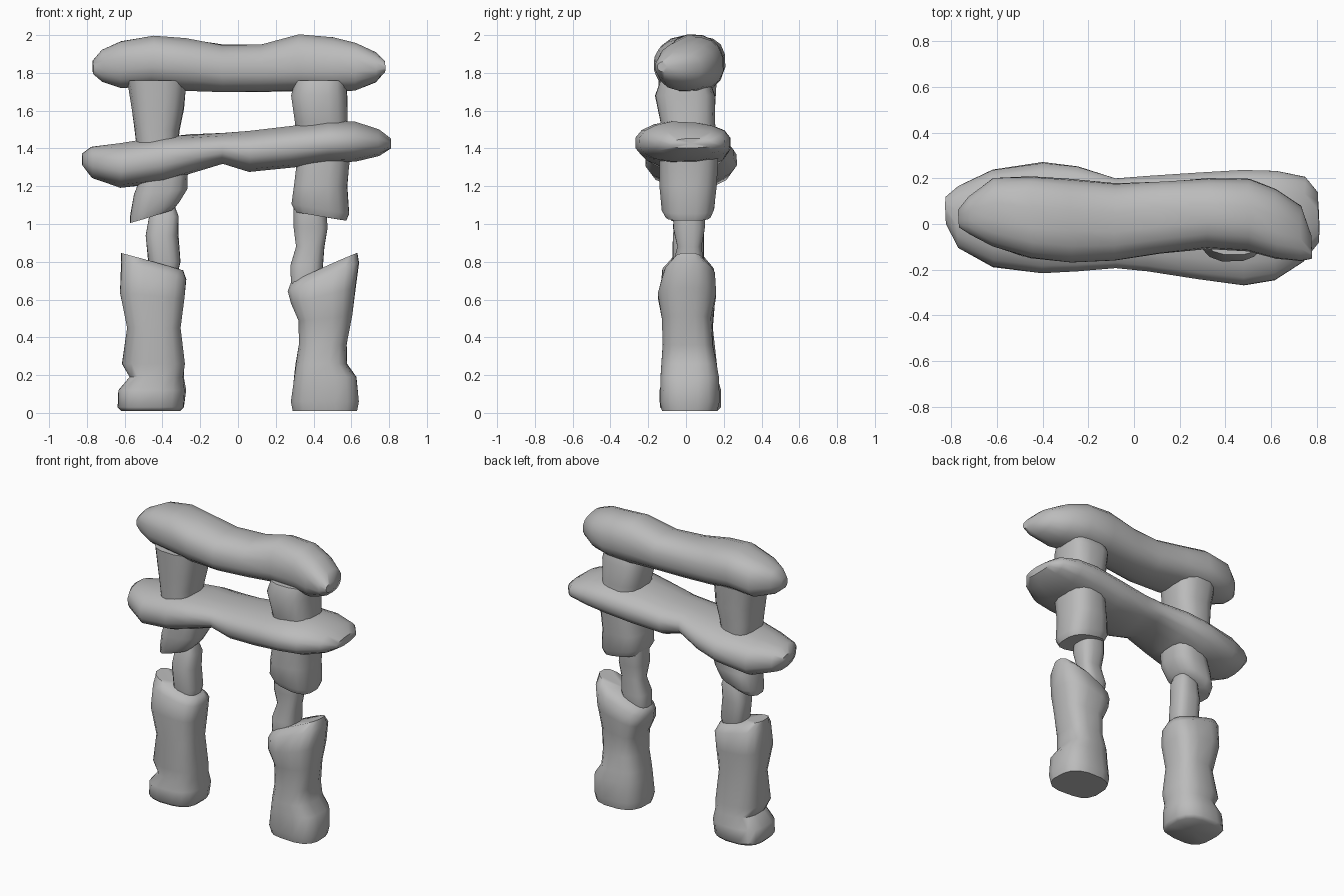
import bpy
import bmesh
import math
from mathutils import Vector, noise

SIDES = 16

default_cube = bpy.data.objects.get("Cube")
if default_cube:
    bpy.data.objects.remove(default_cube, do_unlink=True)

stone_grey = bpy.data.materials.new("stone grey")
stone_grey.use_nodes = True
colour = (0.5, 0.5, 0.5, 1)
stone_grey.diffuse_color = colour
stone_grey.node_tree.nodes["Principled BSDF"].inputs["Base Color"].default_value = colour


def superellipse(angle, squareness):
    """Point on a rounded square between -1 and 1."""
    def bend(value):
        return math.copysign(abs(value) ** (2 / squareness), value)
    return bend(math.cos(angle)), bend(math.sin(angle))


def stone(name, rings, upright=True, squareness=2.8, rough=0.012):
    """Loft rounded sections (position, a min, a max, b min, b max, optional slope).
    Upright stones run along z with a = x, b = y; beams run along x with a = y, b = z."""
    bm = bmesh.new()
    loops = []
    for position, a_min, a_max, b_min, b_max, *slope in rings:
        tilt = slope[0] if slope else 0
        a_mid, b_mid = (a_min + a_max) / 2, (b_min + b_max) / 2
        loop = []
        for i in range(SIDES):
            u, v = superellipse(math.tau * (i + 0.5) / SIDES, squareness)
            a = u * (a_max - a_min) / 2
            b = v * (b_max - b_min) / 2
            along = position + tilt * a
            if upright:
                point = Vector((a_mid + a, b_mid + b, along))
            else:
                point = Vector((along, a_mid + a, b_mid + b))
            # Gentle weathering
            bump = noise.noise_vector(point * 5) * rough
            if upright:
                bump.z = 0
            loop.append(bm.verts.new(point + bump))
        loops.append(loop)
    for lower, upper in zip(loops, loops[1:]):
        for i in range(SIDES):
            j = (i + 1) % SIDES
            bm.faces.new((lower[i], lower[j], upper[j], upper[i]))
    for loop in (loops[0], loops[-1]):
        centre = bm.verts.new(sum((v.co for v in loop), Vector()) / SIDES)
        for i in range(SIDES):
            bm.faces.new((loop[i], loop[(i + 1) % SIDES], centre))
    bmesh.ops.recalc_face_normals(bm, faces=bm.faces)
    mesh = bpy.data.meshes.new(name)
    bm.to_mesh(mesh)
    bm.free()
    mesh.materials.append(stone_grey)
    obj = bpy.data.objects.new(name, mesh)
    bpy.context.collection.objects.link(obj)
    bpy.ops.object.select_all(action="DESELECT")
    obj.select_set(True)
    bpy.context.view_layer.objects.active = obj
    bpy.ops.object.shade_smooth_by_angle(angle=math.radians(50))
    return obj


# Legs: flat feet, pinched middles and slanted tops
stone("right_leg", [
    (.01, -.62, -.31, -.12, .16),
    (.03, -.64, -.29, -.14, .18),
    (.12, -.64, -.28, -.14, .18),
    (.19, -.58, -.29, -.12, .16),
    (.26, -.62, -.28, -.13, .16),
    (.45, -.59, -.3, -.12, .14),
    (.62, -.62, -.28, -.14, .16, -.1),
    (.75, -.62, -.27, -.13, .15, -.25),
    (.8, -.62, -.29, -.08, .1, -.28),
])
stone("left_leg", [
    (.01, .29, .63, -.13, .17),
    (.06, .28, .64, -.14, .18),
    (.19, .29, .63, -.14, .17),
    (.26, .3, .58, -.13, .16),
    (.36, .32, .58, -.12, .14),
    (.5, .32, .6, -.13, .14, .1),
    (.62, .28, .62, -.15, .16, .25),
    (.72, .26, .64, -.12, .15, .4),
    (.77, .28, .63, -.07, .1, .45),
])

# Narrow knee stones
stone("right_knee", [
    (.74, -.46, -.32, -.06, .08),
    (.8, -.48, -.31, -.07, .1),
    (.94, -.49, -.32, -.07, .1),
    (1.04, -.47, -.31, -.06, .1),
    (1.1, -.44, -.33, -.04, .08),
])
stone("left_knee", [
    (.68, .28, .44, -.06, .08),
    (.78, .28, .45, -.07, .1),
    (.88, .31, .46, -.05, .08),
    (.98, .29, .47, -.07, .1),
    (1.1, .29, .46, -.06, .1),
])

# Hip stones under the lower beam
stone("right_hip", [
    (1.04, -.57, -.34, -.09, .1, .3),
    (1.08, -.57, -.31, -.11, .14, .25),
    (1.17, -.55, -.27, -.12, .15, .1),
    (1.3, -.5, -.26, -.12, .15),
])
stone("left_hip", [
    (1.04, .3, .57, -.11, .13, -.17),
    (1.08, .28, .59, -.13, .15, -.17),
    (1.2, .29, .58, -.14, .16),
    (1.38, .32, .59, -.14, .17),
])

# Lower beam: a long, wide slab rising to the left
stone("lower_beam", [
    (-.82, .0, .12, 1.31, 1.37),
    (-.77, -.1, .17, 1.24, 1.41),
    (-.62, -.19, .24, 1.19, 1.43),
    (-.4, -.22, .27, 1.22, 1.46),
    (-.25, -.21, .25, 1.27, 1.47),
    (-.08, -.2, .2, 1.32, 1.48),
    (.06, -.21, .21, 1.27, 1.49),
    (.28, -.24, .23, 1.3, 1.52),
    (.48, -.27, .24, 1.32, 1.54),
    (.62, -.25, .23, 1.33, 1.54),
    (.75, -.17, .21, 1.36, 1.5),
    (.81, -.08, .14, 1.4, 1.45),
], upright=False, squareness=2.4)

# Shoulder stones between the beams
stone("right_shoulder", [
    (1.4, -.54, -.32, -.13, .14),
    (1.5, -.55, -.31, -.14, .15),
    (1.61, -.56, -.29, -.14, .16),
    (1.76, -.59, -.27, -.14, .16),
])
stone("left_shoulder", [
    (1.47, .31, .59, -.13, .16),
    (1.54, .3, .58, -.14, .16),
    (1.68, .28, .58, -.16, .16),
    (1.76, .3, .57, -.13, .13),
])

# Top beam: a rounded boulder with a shallow saddle
stone("top_beam", [
    (-.77, -.02, .06, 1.79, 1.86),
    (-.72, -.05, .12, 1.75, 1.92),
    (-.62, -.1, .2, 1.72, 1.97),
    (-.45, -.15, .21, 1.73, 2),
    (-.28, -.17, .2, 1.71, 1.98),
    (-.08, -.16, .18, 1.7, 1.95),
    (.12, -.13, .19, 1.7, 1.95),
    (.32, -.11, .2, 1.7, 2),
    (.5, -.12, .2, 1.7, 1.99),
    (.62, -.15, .15, 1.71, 1.96),
    (.73, -.16, .08, 1.75, 1.91),
    (.78, -.15, -.05, 1.8, 1.86),
], upright=False, squareness=2.4)
